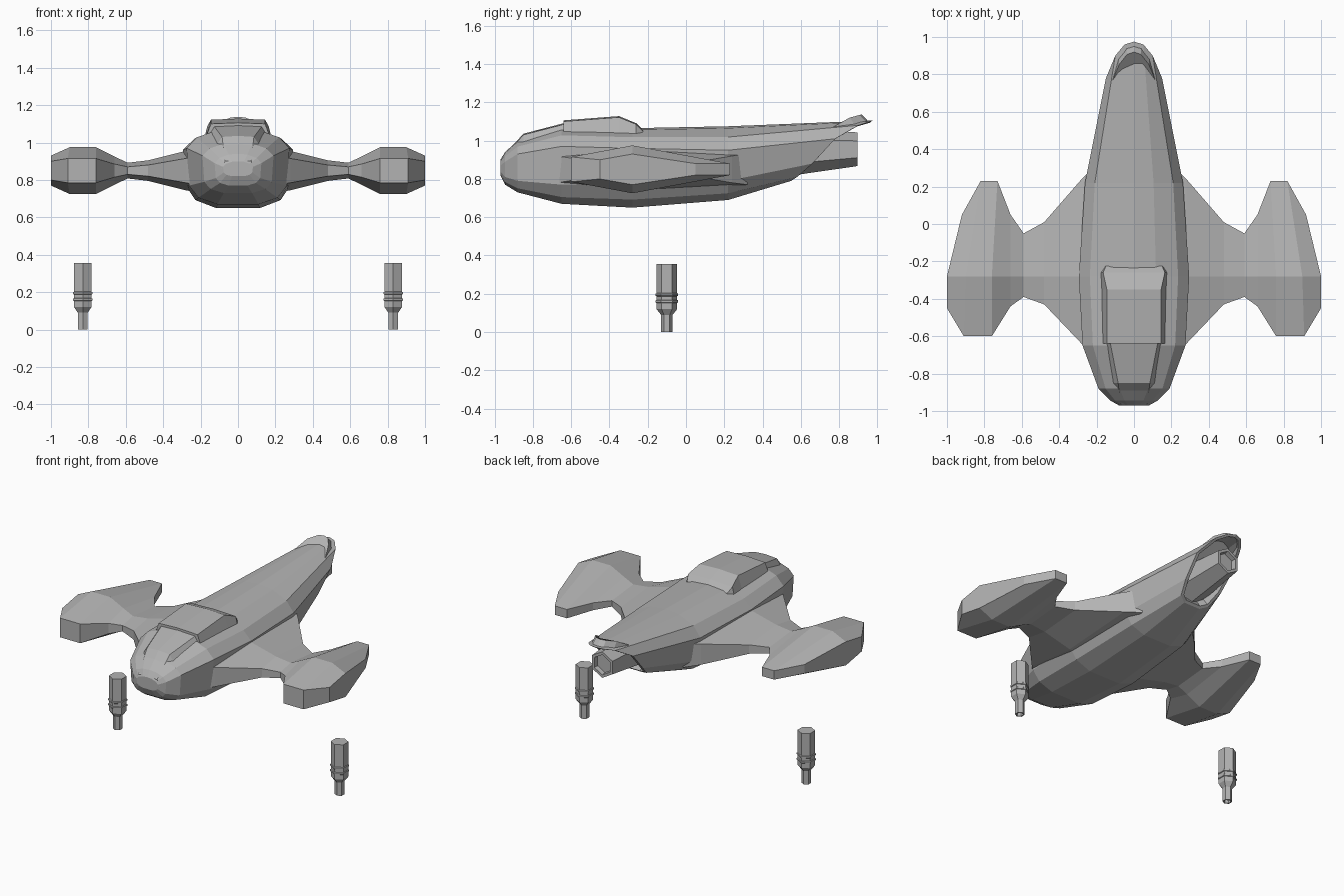
import bpy, bmesh, math
from mathutils import Matrix, Vector

cube = bpy.data.objects.get("Cube")
if cube:
    bpy.data.objects.remove(cube)

hull_grey = bpy.data.materials.new("hull_grey")
hull_grey.use_nodes = True
GREY = (0.45, 0.45, 0.45, 1)
hull_grey.diffuse_color = GREY
hull_grey.node_tree.nodes["Principled BSDF"].inputs["Base Color"].default_value = GREY


def mix(a, b, t):
    return a + (b - a) * t


def finish(name, bm):
    """Turn a bmesh into a flat shaded object."""
    bmesh.ops.recalc_face_normals(bm, faces=bm.faces)
    mesh = bpy.data.meshes.new(name)
    bm.to_mesh(mesh)
    bm.free()
    mesh.materials.append(hull_grey)
    obj = bpy.data.objects.new(name, mesh)
    bpy.context.collection.objects.link(obj)
    return obj


def loft(name, rings, recess=None):
    """Skin closed rings of equal length; optionally hollow the last cap."""
    bm = bmesh.new()
    loops = [[bm.verts.new(p) for p in ring] for ring in rings]
    for a, b in zip(loops, loops[1:]):
        for i in range(len(a)):
            j = (i + 1) % len(a)
            bm.faces.new((a[i], a[j], b[j], b[i]))
    bm.faces.new(loops[0])
    cap = bm.faces.new(loops[-1])
    bmesh.ops.recalc_face_normals(bm, faces=bm.faces)
    if recess:
        rim, depth = recess
        bmesh.ops.inset_region(bm, faces=[cap], thickness=rim)
        shift = -cap.normal * depth
        bmesh.ops.inset_region(bm, faces=[cap], thickness=rim * 0.2)
        bmesh.ops.translate(bm, verts=cap.verts, vec=shift)
    return finish(name, bm)


def mirrored(half):
    """Complete a half ring that runs from the top to the bottom."""
    return half + [(-x, y, z) for x, y, z in reversed(half) if x > 0]


def mirror_x(obj):
    mod = obj.modifiers.new("mirror", 'MIRROR')
    mod.use_axis[0] = True
    return obj


# Fuselage: faceted barrel from the nose back to a slanted tail hood
def hull_ring(y, w, top, upper, lower, bottom):
    return mirrored([
        (0, y, top),
        (w * 0.4, y, mix(top, upper, 0.08)),
        (w * 0.8, y, mix(top, upper, 0.45)),
        (w, y, upper),
        (w * 0.95, y, lower),
        (w * 0.77, y, mix(bottom, lower, 0.35)),
        (w * 0.4, y, bottom),
    ])


hull_sections = [
    (-0.97, 0.08, 0.90, 0.87, 0.84, 0.82),
    (-0.945, 0.125, 0.94, 0.89, 0.81, 0.77),
    (-0.88, 0.19, 1.0, 0.93, 0.79, 0.73),
    (-0.65, 0.275, 1.075, 0.97, 0.77, 0.67),
    (-0.28, 0.295, 1.065, 0.96, 0.77, 0.65),
    (0.22, 0.262, 1.075, 0.95, 0.79, 0.69),
]
tail_lip = mirrored([
    (0, 0.975, 1.105), (0.05, 0.96, 1.1), (0.1, 0.9, 1.08), (0.15, 0.78, 1.01),
    (0.14, 0.66, 0.88), (0.11, 0.58, 0.81), (0.06, 0.55, 0.79),
])
loft("fuselage", [hull_ring(*s) for s in hull_sections] + [tail_lip], recess=(0.02, 0.06))


# Windscreen and raised cabin roof: trapezoid sections along the hull
def roof_ring(y, top_w, base_w, top, base):
    return mirrored([(0, y, top + 0.006), (top_w, y, top), (base_w, y, base)])


loft("windscreen", [roof_ring(*s) for s in [
    (-0.965, 0.07, 0.09, 0.9, 0.86),
    (-0.85, 0.085, 0.14, 1.03, 0.95),
    (-0.62, 0.13, 0.185, 1.09, 1.0),
]])
loft("cabin_roof", [roof_ring(*s) for s in [
    (-0.64, 0.145, 0.175, 1.1, 1.02),
    (-0.35, 0.145, 0.175, 1.122, 1.03),
    (-0.26, 0.165, 0.178, 1.085, 1.03),
    (-0.225, 0.15, 0.16, 1.05, 1.02),
]])


# Wing blending into its outboard nacelle, mirrored to the other side
def wing_ring(x, front, rear, mid_h, front_h, rear_h, nose_x=0, tail_x=0):
    top = [(x + nose_x, front, front_h), (x, -0.28, mid_h), (x + tail_x, rear, rear_h)]
    mid_z = 0.85
    return ([(a, b, mid_z + h) for a, b, h in top]
            + [(a, b, mid_z - h) for a, b, h in reversed(top)])


mirror_x(loft("wing_and_nacelle", [wing_ring(*s) for s in [
    (0.2, -0.72, 0.32, 0.12, 0.08, 0.08),
    (0.28, -0.64, 0.24, 0.105, 0.065, 0.07),
    (0.48, -0.43, 0.01, 0.055, 0.03, 0.03),
    (0.59, -0.39, -0.05, 0.042, 0.02, 0.02),
    (0.66, -0.44, 0.05, 0.075, 0.035, 0.025),
    (0.76, -0.6, 0.23, 0.125, 0.065, 0.03, 0, -0.03),
    (0.9, -0.6, 0.23, 0.125, 0.065, 0.03, 0.01, -0.08),
    (1.0, -0.45, 0.05, 0.08, 0.05, 0.03, 0, -0.08),
]]))


# Engine nozzle tucked under the tail hood
def hex_ring(centre, axis, radius):
    turn = Vector((0, 0, 1)).rotation_difference(Vector(axis)).to_matrix()
    points = []
    for i in range(6):
        a = math.tau * (i + 0.5) / 6
        points.append(Vector(centre) + turn @ Vector((radius * math.cos(a), radius * math.sin(a), 0)))
    return points


loft("engine_nozzle", [hex_ring((0, y, z), (0, 1, 0), r) for y, z, r in [
    (0.5, 0.94, 0.13), (0.895, 0.955, 0.088)]], recess=(0.02, 0.03))

# Hanging cannons: six sided body, tapered collar, hollow muzzle, two bands
cannon_x, cannon_y = 0.83, -0.1


def cannon_part(name, profile, recess=None):
    rings = [hex_ring((cannon_x, cannon_y, z), (0, 0, 1), r) for z, r in profile]
    mirror_x(loft(name, rings, recess))


cannon_part("cannon", [(0.355, 0.054), (0.12, 0.054), (0.09, 0.03), (0, 0.03)], recess=(0.008, 0.02))
for band_z in (0.16, 0.195):
    cannon_part("cannon_band", [(band_z - 0.008, 0.054), (band_z - 0.005, 0.059),
                                (band_z + 0.005, 0.059), (band_z + 0.008, 0.054)])
